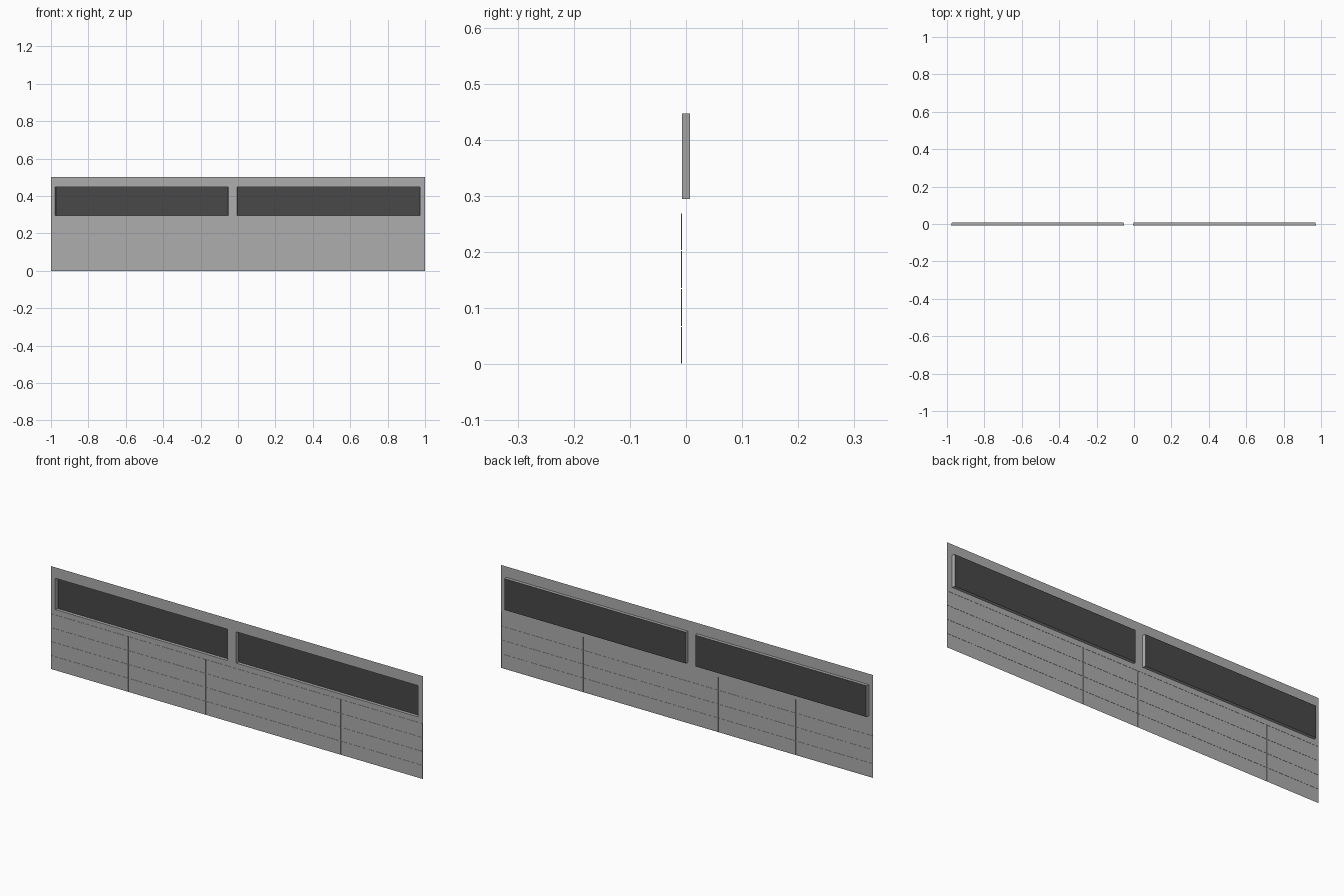
import bpy, bmesh

if "Cube" in bpy.data.objects:
    bpy.data.objects.remove(bpy.data.objects["Cube"])

FRONT, BACK = -0.0075, 0.0075
SPLIT = -0.028            # joint between the two panel sections
TILE_TOP, HEIGHT = 0.27, 0.5
Z0, Z1 = 0.295, 0.447     # window height range
WINDOWS = [(-0.978, -0.052), (-0.006, 0.974)]
TAPER = 0.004


def material(name, value):
    m = bpy.data.materials.new(name)
    m.diffuse_color = (value, value, value, 1)
    m.use_nodes = True
    m.node_tree.nodes["Principled BSDF"].inputs["Base Color"].default_value = m.diffuse_color
    return m


grey = material("panel grey", 0.42)
dark = material("dark glass", 0.065)


def quad(bm, pts):
    return bm.faces.new([bm.verts.new(p) for p in pts])


def front_quad(bm, x0, x1, z0, z1, y):
    return quad(bm, [(x0, y, z0), (x1, y, z0), (x1, y, z1), (x0, y, z1)])


def finish(bm, name, mat):
    bmesh.ops.remove_doubles(bm, verts=bm.verts, dist=1e-5)
    me = bpy.data.meshes.new(name)
    bm.to_mesh(me)
    bm.free()
    me.materials.append(mat)
    ob = bpy.data.objects.new(name, me)
    bpy.context.collection.objects.link(ob)


# upper wall, a sheet with two window openings
bm = bmesh.new()
xs = [-1, *WINDOWS[0], *WINDOWS[1], 1]
zs = [TILE_TOP, Z0, Z1, HEIGHT]
for i in range(5):
    for j in range(3):
        if not (j == 1 and i in (1, 3)):
            front_quad(bm, xs[i], xs[i + 1], zs[j], zs[j + 1], FRONT)
finish(bm, "upper_wall", grey)

# lower wall, 4 rows of 7 shallow raised tiles in each section
bm = bmesh.new()
for a, b in [(-1, SPLIT), (SPLIT, 1)]:
    w, h = (b - a) / 7, TILE_TOP / 4
    for i in range(7):
        for j in range(4):
            front_quad(bm, a + i * w, a + (i + 1) * w, j * h, (j + 1) * h, FRONT)
bmesh.ops.remove_doubles(bm, verts=bm.verts, dist=1e-5)
bm.normal_update()
bmesh.ops.inset_individual(bm, faces=bm.faces[:], thickness=0.0015)
tiles = [f for f in bm.faces if f.calc_area() > 0.005]
out = bmesh.ops.extrude_discrete_faces(bm, faces=tiles)
# extruded tile faces step slightly forward
for f in out["faces"]:
    for v in f.verts:
        v.co.y -= 0.001
finish(bm, "tiled_lower_wall", grey)

# recessed windows: grey reveal around a dark pane
for n, (a, b) in zip(("left", "right"), WINDOWS):
    outer = [(a, FRONT, Z0), (b, FRONT, Z0), (b, FRONT, Z1), (a, FRONT, Z1)]
    c, d = a + TAPER, b - TAPER
    inner = [(c, BACK, Z0), (d, BACK, Z0), (d, BACK, Z1), (c, BACK, Z1)]
    bm = bmesh.new()
    for k in range(4):
        m = (k + 1) % 4
        quad(bm, [outer[k], outer[m], inner[m], inner[k]])
    finish(bm, n + "_window_reveal", grey)
    bm = bmesh.new()
    quad(bm, inner)
    finish(bm, n + "_window_pane", dark)
